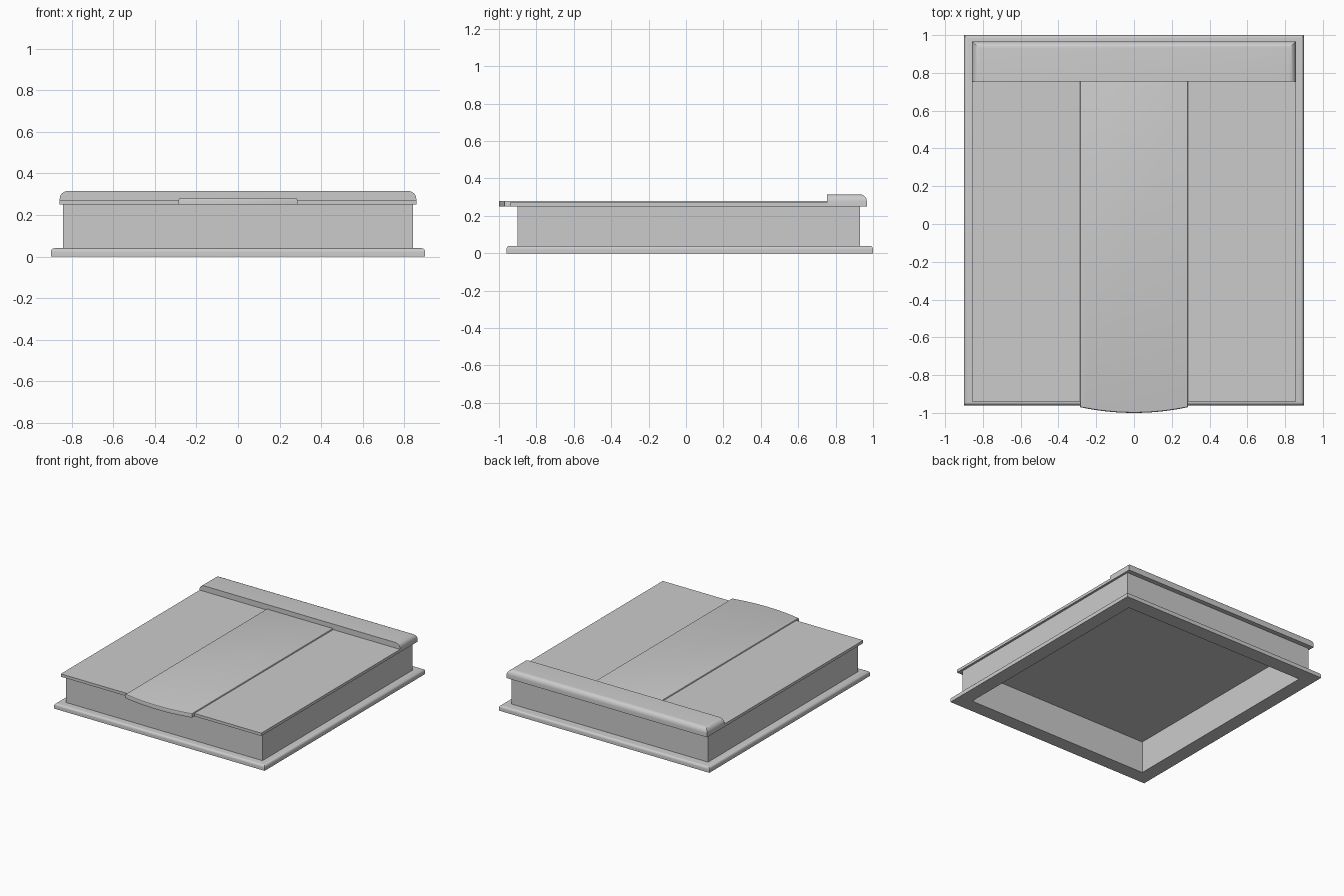
import bpy, bmesh, math

if "Cube" in bpy.data.objects:
    bpy.data.objects.remove(bpy.data.objects["Cube"])


def finish(name, bm, bevel_test=None, radius=0.02, segments=5):
    """Round the chosen edges and turn the bmesh into an object."""
    bmesh.ops.recalc_face_normals(bm, faces=bm.faces[:])
    if bevel_test:
        edges = [e for e in bm.edges if all(bevel_test(v.co) for v in e.verts)]
        bmesh.ops.bevel(bm, geom=edges, offset=radius, segments=segments,
                        profile=0.5, affect='EDGES', clamp_overlap=True)
    mesh = bpy.data.meshes.new(name)
    bm.to_mesh(mesh)
    bm.free()
    ob = bpy.data.objects.new(name, mesh)
    bpy.context.collection.objects.link(ob)
    bpy.ops.object.select_all(action='DESELECT')
    ob.select_set(True)
    bpy.context.view_layer.objects.active = ob
    bpy.ops.object.shade_smooth_by_angle(angle=math.radians(30))
    return ob


def slab(outline, z0, z1):
    """Extrude a flat outline from z0 to z1."""
    bm = bmesh.new()
    face = bm.faces.new([bm.verts.new((x, y, z0)) for x, y in outline])
    top = bmesh.ops.extrude_face_region(bm, geom=[face], use_keep_orig=True)['geom']
    for v in top:
        if isinstance(v, bmesh.types.BMVert):
            v.co.z = z1
    return bm


def rect(x0, x1, y0, y1):
    return [(x0, y0), (x1, y0), (x1, y1), (x0, y1)]


def frame(outer, inner, z0, z1):
    """Rectangular ring with a square section."""
    bm = bmesh.new()
    loops = [[bm.verts.new((x, y, z)) for x, y in pts]
             for pts, z in ((outer, z0), (outer, z1), (inner, z1), (inner, z0))]
    for a, b in zip(loops, loops[1:] + loops[:1]):
        for i in range(4):
            j = (i + 1) % 4
            bm.faces.new((a[i], a[j], b[j], b[i]))
    return bm


opening = rect(-0.79, 0.79, -0.85, 0.885)

# Base flange with rounded outer top edge
finish("base_flange", frame(rect(-0.9, 0.9, -0.96, 1.0), opening, 0, 0.04),
       lambda c: c.z > 0.03 and (abs(c.x) > 0.85), 0.018)

# Upright curb walls
finish("curb_walls", frame(rect(-0.84, 0.84, -0.9, 0.93), opening, 0.04, 0.25))

# Flat lid panels on either side
for side, name in ((-1, "left_panel"), (1, "right_panel")):
    x0, x1 = sorted((side * 0.285, side * 0.857))
    finish(name, slab(rect(x0, x1, -0.94, 0.76), 0.25, 0.272))

# Raised centre panel with bowed front edge
n = 16
front = [(-0.285 + 0.57 * i / n, -1.0 + 0.03 * (2 * i / n - 1) ** 2) for i in range(n + 1)]
finish("centre_panel", slab(front + [(0.285, 0.76), (-0.285, 0.76)], 0.25, 0.28),
       lambda c: c.z > 0.27 and c.y < 0.8, 0.006, 3)

# Rear hood, rounded along the back and both ends
bm = slab(rect(-0.857, 0.857, 0.755, 0.967), 0.25, 0.315)
for v in bm.verts:
    v.co.z = round(v.co.z, 4)
bm.edges.ensure_lookup_table()
rounded = [e for e in bm.edges if all(v.co.z > 0.3 for v in e.verts)
           and not all(v.co.y < 0.8 for v in e.verts)]
bmesh.ops.recalc_face_normals(bm, faces=bm.faces[:])
bmesh.ops.bevel(bm, geom=rounded, offset=0.038, segments=6, profile=0.5, affect='EDGES')
finish("rear_hood", bm)
